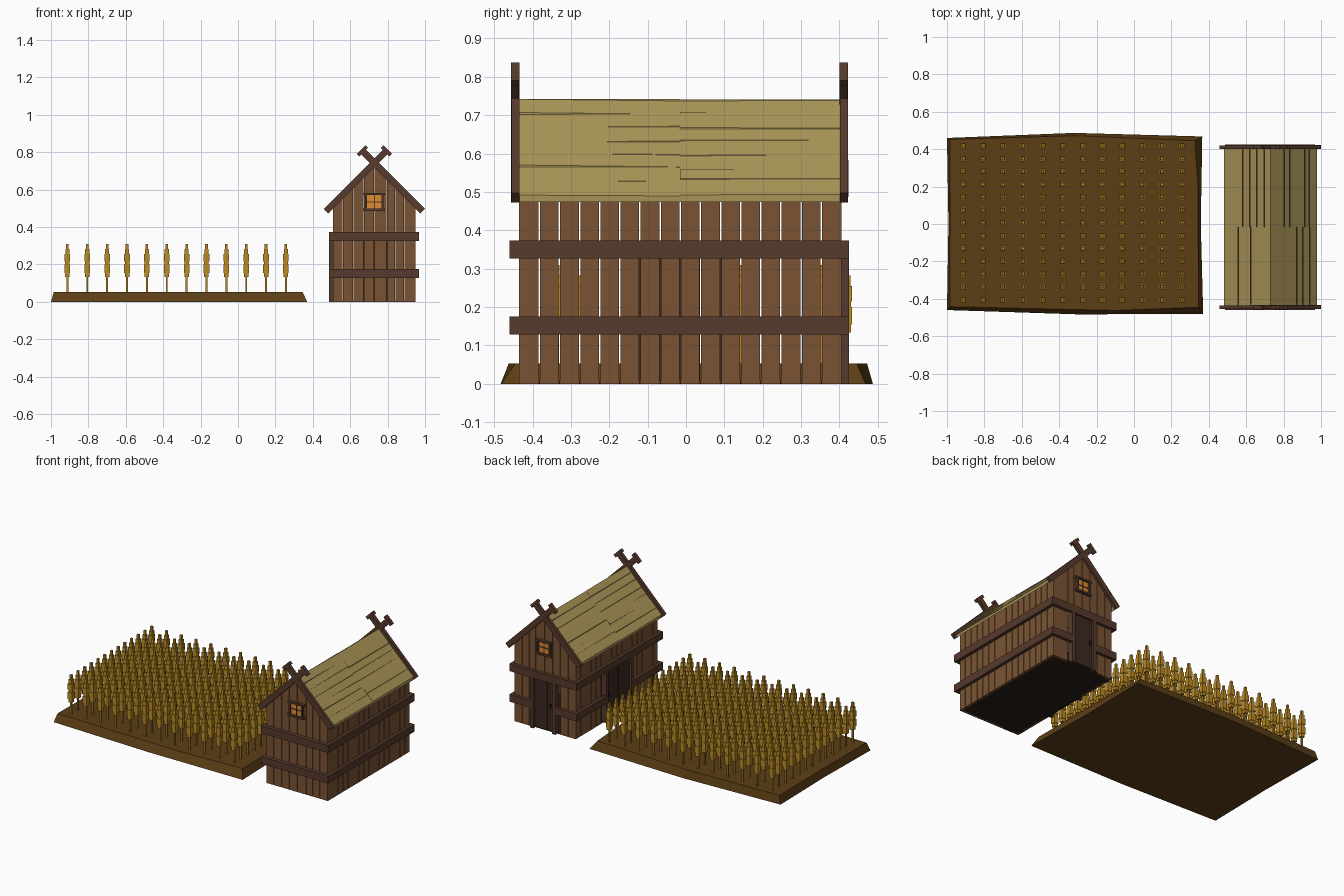
import bpy, bmesh, random
from math import sqrt

if "Cube" in bpy.data.objects:
    bpy.data.objects.remove(bpy.data.objects["Cube"])

random.seed(4)


def material(name, r, g, b):
    m = bpy.data.materials.new(name)
    m.diffuse_color = [((c / 255 + 0.055) / 1.055) ** 2.4 for c in (r, g, b)] + [1]
    m.use_nodes = True
    m.node_tree.nodes["Principled BSDF"].inputs["Base Color"].default_value = m.diffuse_color
    return m


WOOD = material("wall_wood", 122, 84, 52)
DARK = material("beam_wood", 86, 58, 44)
DOOR = material("door_wood", 58, 41, 33)
STRAW = material("roof_boards", 170, 149, 88)
GLOW = material("window_glow", 222, 140, 52)
SOIL = material("soil", 92, 62, 22)
WHEAT = material("wheat", 186, 138, 36)
FLOOR = material("floor", 40, 28, 23)


def finish(name, bm, mat):
    bmesh.ops.recalc_face_normals(bm, faces=bm.faces)
    me = bpy.data.meshes.new(name)
    bm.to_mesh(me)
    bm.free()
    me.materials.append(mat)
    ob = bpy.data.objects.new(name, me)
    bpy.context.collection.objects.link(ob)
    return ob


def loft(bm, a, b):
    """Closed solid between two matching outlines."""
    va, vb = [bm.verts.new(p) for p in a], [bm.verts.new(p) for p in b]
    n = len(a)
    bm.faces.new(va)
    bm.faces.new(vb[::-1])
    for i in range(n):
        j = (i + 1) % n
        bm.faces.new((va[i], va[j], vb[j], vb[i]))


def prism(bm, xz, y0, y1):
    loft(bm, [(x, y0, z) for x, z in xz], [(x, y1, z) for x, z in xz])


def box(bm, x0, x1, y0, y1, z0, z1):
    prism(bm, [(x0, z0), (x1, z0), (x1, z1), (x0, z1)], y0, y1)


def strip(p, q, w):
    """Rectangle outline of half width w around the line p-q."""
    dx, dz = q[0] - p[0], q[1] - p[1]
    k = w / sqrt(dx * dx + dz * dz)
    nx, nz = -dz * k, dx * k
    return [(p[0] + nx, p[1] + nz), (p[0] - nx, p[1] - nz),
            (q[0] - nx, q[1] - nz), (q[0] + nx, q[1] + nz)]


# Soil bed: irregular outline with sloped sides
bottom = [(-1, .46), (-.32, .487), (.365, .468), (.357, 0), (.37, -.481), (-.3, -.483), (-1, -.46), (-.992, 0)]
top = [(-.985, .452), (-.32, .472), (.325, .445), (.342, .2), (.345, -.445), (-.1, -.462), (-.985, -.442), (-.983, 0)]
bm = bmesh.new()
loft(bm, [(x, y, 0) for x, y in bottom], [(x, y, .053) for x, y in top])
finish("soil_bed", bm, SOIL)

# Wheat: stalk plus stacked ear tiers (half width, bottom, top)
tiers = [(.005, .04, .14), (.012, .134, .165), (.015, .155, .2),
         (.012, .2, .22), (.015, .215, .255), (.011, .25, .282), (.007, .28, .31)]
bm = bmesh.new()
for i in range(12):
    for j in range(13):
        x, y = -.912 + i * .1062, -.405 + j * .0686
        for w, z0, z1 in tiers:
            box(bm, x - w, x + w, y - w, y + w, z0, z1)
finish("wheat_crop", bm, WHEAT)

# House dimensions
CX, X0, X1, Y0, Y1 = .729, .507, .949, -.435, .405
T, OUT = .015, .02
DX0, DX1, DY0, DY1 = .64, .82, -.16, .12      # door openings
RIDGE = .743


def roof_z(x):
    return RIDGE - abs(x - CX)


# Side wall planks
bm = bmesh.new()
p = (Y1 - Y0) / 16
for i in range(16):
    a, b = Y0 + i * p + .002, Y0 + (i + 1) * p - .002
    box(bm, X1 - T, X1, a, b, 0, .505)
    inside = DY0 < (a + b) / 2 < DY1
    box(bm, X0, X0 + T, a, b, .34 if inside else 0, .505)
finish("side_wall_planks", bm, WOOD)

# Gable wall planks cut to the roof slope
bm = bmesh.new()
cuts = [X0, .56, .617, .672, CX, .795, .84, .89, X1]
for a, b in zip(cuts, cuts[1:]):
    a, b = a + .0015, b - .0015
    inside = DX0 < (a + b) / 2 < DX1
    for y, z in ((Y0, 0), (Y1 - T, .34 if inside else 0)):
        prism(bm, [(a, z), (b, z), (b, roof_z(b) - .022), (a, roof_z(a) - .022)], y, y + T)
finish("gable_wall_planks", bm, WOOD)

# Floor
bm = bmesh.new()
box(bm, X0 + .002, X1 - .002, Y0 + .002, Y1 - .002, 0, .008)
finish("floor", bm, FLOOR)

# Horizontal belts, the lower one broken by the doors
bm = bmesh.new()
for z0, z1, low in ((.128, .175, True), (.326, .374, False)):
    box(bm, X0 - OUT, X1 + OUT, Y0 - .025, Y0, z0, z1)
    box(bm, X1, X1 + OUT, Y0, Y1 + OUT, z0, z1)
    for a, b in ([(X0 - OUT, DX0), (DX1, X1)] if low else [(X0 - OUT, X1)]):
        box(bm, a, b, Y1, Y1 + OUT, z0, z1)
    for a, b in ([(Y0, DY0), (DY1, Y1)] if low else [(Y0, Y1)]):
        box(bm, X0 - OUT, X0, a, b, z0, z1)
finish("belt_beams", bm, DARK)

# Door posts
bm = bmesh.new()
for x in (DX0, DX1 - .022):
    box(bm, x, x + .022, Y1 - T, Y1 + OUT, 0, .326)
for y in (DY0, DY1 - .022):
    box(bm, X0 - OUT, X0 + T, y, y + .022, 0, .326)
finish("door_posts", bm, DARK)

# Doors: boards between the posts
bm = bmesh.new()
for i in range(3):
    w = (DX1 - DX0 - .044) / 3
    a = DX0 + .022 + i * w
    box(bm, a, a + w - .002, Y1 - .01, Y1 + .006, .008, .342)
for i in range(4):
    w = (DY1 - DY0 - .044) / 4
    a = DY0 + .022 + i * w
    box(bm, X0 - .006, X0 + .01, a, a + w - .002, .008, .342)
finish("doors", bm, DOOR)

# Door handles
bm = bmesh.new()
box(bm, DX0 + .035, DX0 + .043, Y1 + .004, Y1 + .016, .16, .185)
box(bm, X0 - .016, X0 - .004, DY1 - .045, DY1 - .037, .16, .185)
finish("door_handles", bm, FLOOR)

# Windows on both gables
frame, panes = bmesh.new(), bmesh.new()
for ya, yb, yp, yq in ((Y0 - .018, Y0, Y0 - .006, Y0 + .002), (Y1, Y1 + .018, Y1 - .002, Y1 + .006)):
    box(panes, CX - .043, CX + .043, yp, yq, .496, .574)
    for z in (.487, .571):
        box(frame, CX - .058, CX + .058, ya, yb, z, z + .012)
    for x in (-.05, .039):
        box(frame, CX + x, CX + x + .011, ya, yb, .499, .571)
    ma, mb = min(yp, yq) - .003, max(yp, yq) + .003
    box(frame, CX - .003, CX + .003, ma, mb, .499, .571)
    box(frame, CX - .039, CX + .039, ma, mb, .532, .538)
finish("window_panes", panes, GLOW)
finish("window_frames", frame, DARK)

# Roof boards: two lengths on each slope, slightly uneven
bm = bmesh.new()
for side in (-1, 1):
    for a, b in ((Y0, -.016), (-.016, .401)):
        edges = [0] + [i * .25 / 7 + random.uniform(-.007, .007) for i in range(1, 7)] + [.25]
        for u, v in zip(edges, edges[1:]):
            v -= .001
            def section(lift):
                pts = ((u, lift), (v, lift), (v, -.02), (u, -.02))
                return [(CX + side * d, RIDGE - d + h) for d, h in pts]
            s0, s1 = (section(-.006 + random.uniform(0, .006)) for _ in range(2))
            loft(bm, [(x, a, z) for x, z in s0], [(x, b, z) for x, z in s1])
finish("roof_boards", bm, STRAW)

# Crossed gable boards with T-shaped horn tips
bm = bmesh.new()
for y in (Y0 - .02, .401):
    for s in (-1, 1):
        d = .0006 * s
        prism(bm, strip((CX + s * .2585, RIDGE - .2585), (CX - s * .065, RIDGE + .065), .0175), y + d, y + .02 + d)
        tx, tz, h = CX - s * .064, RIDGE + .064, .023
        prism(bm, strip((tx - s * h, tz - h), (tx + s * h, tz + h), .01), y - .001, y + .021)
finish("crossed_gable_boards", bm, DARK)
